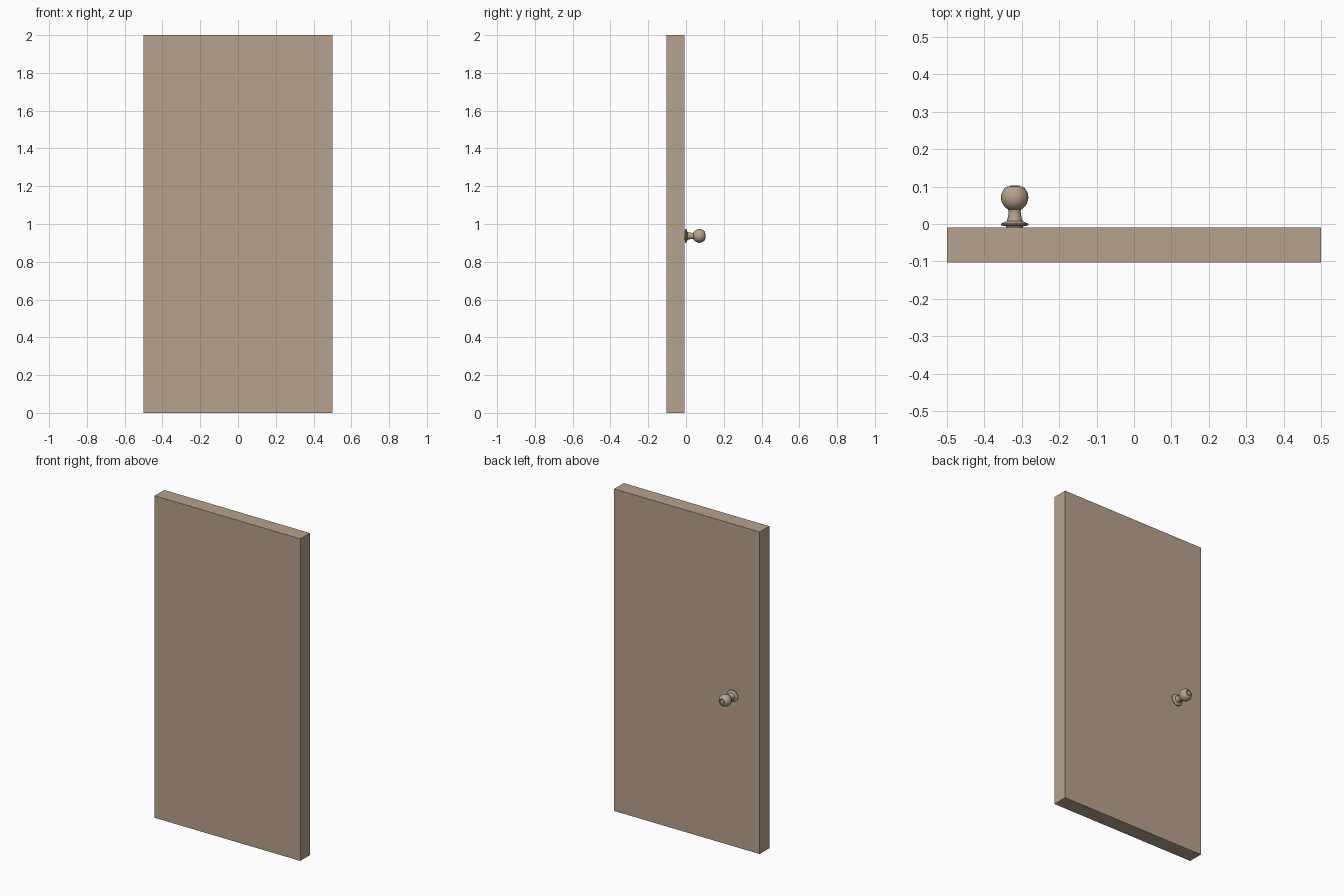
import bpy, bmesh
from math import sin, cos, pi, radians
from mathutils import Vector

if "Cube" in bpy.data.objects:
    bpy.data.objects.remove(bpy.data.objects["Cube"])

FRONT, BACK = -0.103, -0.009
KNOB_X, KNOB_Z = -0.319, 0.937

# Brown finish shared by all parts
brown = bpy.data.materials.new("brown")
brown.diffuse_color = (0.47, 0.365, 0.265, 1)
brown.use_nodes = True
brown.node_tree.nodes["Principled BSDF"].inputs["Base Color"].default_value = brown.diffuse_color


def make_object(name, bm):
    bmesh.ops.recalc_face_normals(bm, faces=bm.faces[:])
    mesh = bpy.data.meshes.new(name)
    bm.to_mesh(mesh)
    bm.free()
    mesh.materials.append(brown)
    obj = bpy.data.objects.new(name, mesh)
    bpy.context.collection.objects.link(obj)
    return obj


def box(name, lo, hi):
    bm = bmesh.new()
    bmesh.ops.create_cube(bm, size=1)
    lo, hi = Vector(lo), Vector(hi)
    for v in bm.verts:
        v.co = (lo + hi) / 2 + v.co * (hi - lo)
    return make_object(name, bm)


def lathe_y(name, profile, x, z, sides=32):
    """Spin (radius, y) points around an axis running along y."""
    bm = bmesh.new()
    rings = [[bm.verts.new((x + r * cos(2 * pi * i / sides), y,
                            z + r * sin(2 * pi * i / sides)))
              for i in range(sides)] for r, y in profile]
    for a, b in zip(rings, rings[1:]):
        for i in range(sides):
            j = (i + 1) % sides
            bm.faces.new((a[i], a[j], b[j], b[i]))
    bm.faces.new(rings[0])
    bm.faces.new(rings[-1])
    obj = make_object(name, bm)
    bpy.ops.object.select_all(action='DESELECT')
    obj.select_set(True)
    bpy.context.view_layer.objects.active = obj
    bpy.ops.object.shade_smooth_by_angle(angle=radians(35))
    return obj


# Door slab
box("door_panel", (-0.5, FRONT, 0), (0.5, BACK, 2))

# Round backplate against the door, stepping up into a slightly flared neck
neck = [(0.022, BACK), (0.023, -0.006), (0.036, -0.004), (0.037, -0.001),
        (0.036, 0.001), (0.027, 0.005), (0.021, 0.008), (0.019, 0.015),
        (0.017, 0.025), (0.016, 0.034), (0.018, 0.040), (0.018, 0.044)]
lathe_y("knob_neck", neck, KNOB_X, KNOB_Z)

# Ball grip with a flat, grooved end and a small central button
R, CY = 0.0365, 0.071
a0, a1 = -1.05, 0.88
ball = [(R * cos(a0 + (a1 - a0) * i / 14), CY + R * sin(a0 + (a1 - a0) * i / 14))
        for i in range(15)]
end = [(0.019, 0.1), (0.016, 0.096), (0.013, 0.096),
       (0.013, 0.102), (0.011, 0.103)]
lathe_y("knob_grip", ball + end, KNOB_X, KNOB_Z)
